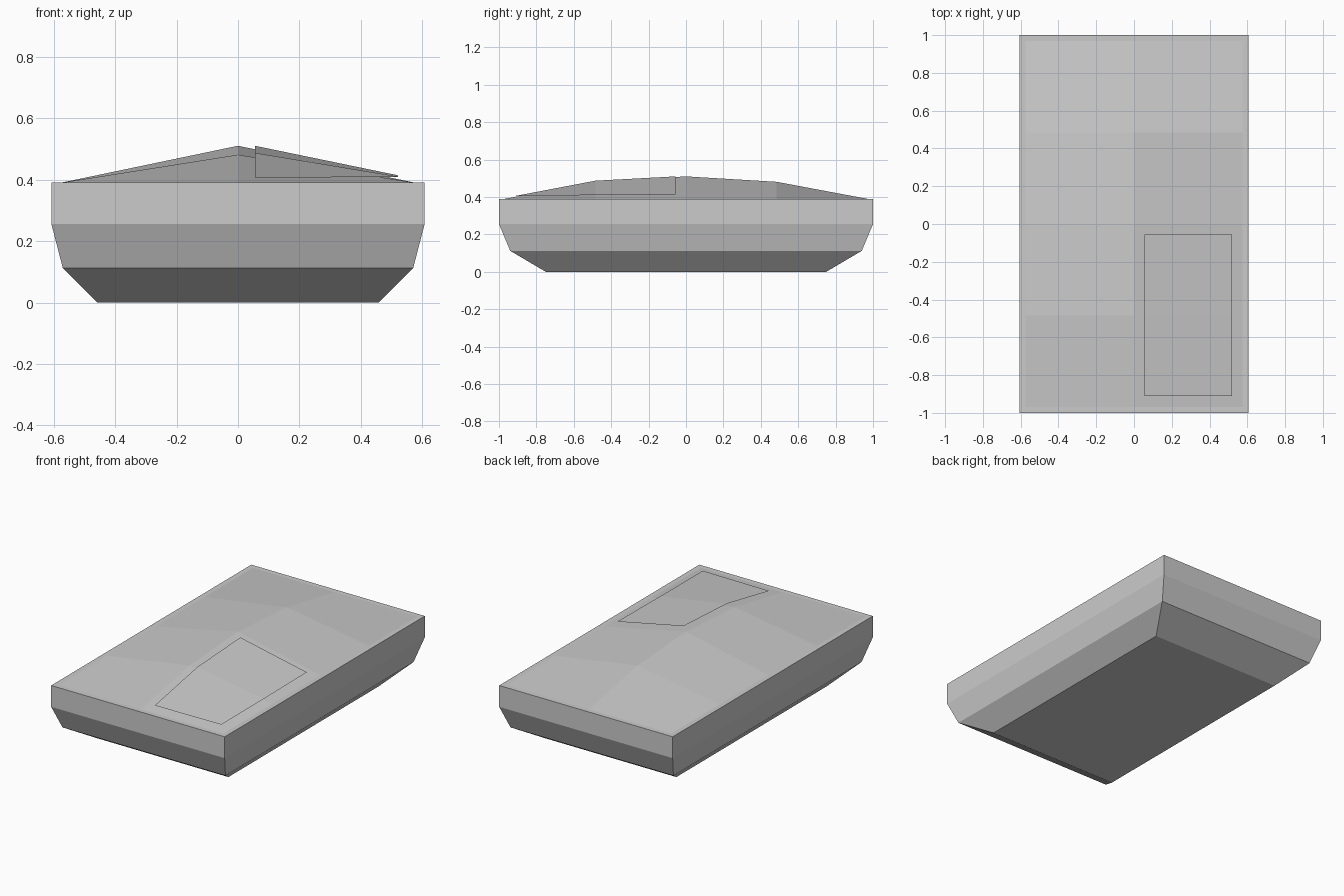
import bpy, bmesh

if "Cube" in bpy.data.objects:
    bpy.data.objects.remove(bpy.data.objects["Cube"])


def finish(bm, name):
    mesh = bpy.data.meshes.new(name)
    bm.to_mesh(mesh)
    bm.free()
    obj = bpy.data.objects.new(name, mesh)
    bpy.context.collection.objects.link(obj)
    return obj


def surface_grid(bm, xs, ys, height):
    """Quad sheet over a grid of x and y lines, facing up."""
    rows = [[bm.verts.new((x, y, height(i, j))) for i, x in enumerate(xs)]
            for j, y in enumerate(ys)]
    for a, b in zip(rows, rows[1:]):
        for i in range(len(xs) - 1):
            bm.faces.new((a[i], a[i + 1], b[i + 1], b[i]))


# Tapered body: stacked rectangles of half width, half length, height
rings = [(0.458, 0.75, 0), (0.57, 0.94, 0.112), (0.607, 1.0, 0.255),
         (0.607, 1.0, 0.39), (0.575, 0.97, 0.39)]
bm = bmesh.new()
loops = [[bm.verts.new((sx * w, sy * l, z))
          for sx, sy in ((-1, -1), (1, -1), (1, 1), (-1, 1))]
         for w, l, z in rings]
for low, high in zip(loops, loops[1:]):
    for k in range(4):
        n = (k + 1) % 4
        bm.faces.new((low[k], low[n], high[n], high[k]))
bm.faces.new(loops[0][::-1])
finish(bm, "body")

# Domed top, highest along the centre line
ridge = [0.39, 0.481, 0.51, 0.481, 0.39]
bm = bmesh.new()
surface_grid(bm, (-0.575, 0, 0.575), (-0.97, -0.485, 0, 0.485, 0.97),
             lambda i, j: ridge[j] if i == 1 else 0.39)
finish(bm, "domed_top")

# Thin panel lying on one quarter of the dome
panel = [(0.406, 0.409), (0.487, 0.41), (0.51, 0.414)]
bm = bmesh.new()
surface_grid(bm, (0.055, 0.52), (-0.91, -0.485, -0.055),
             lambda i, j: panel[j][i])
finish(bm, "top_panel")
